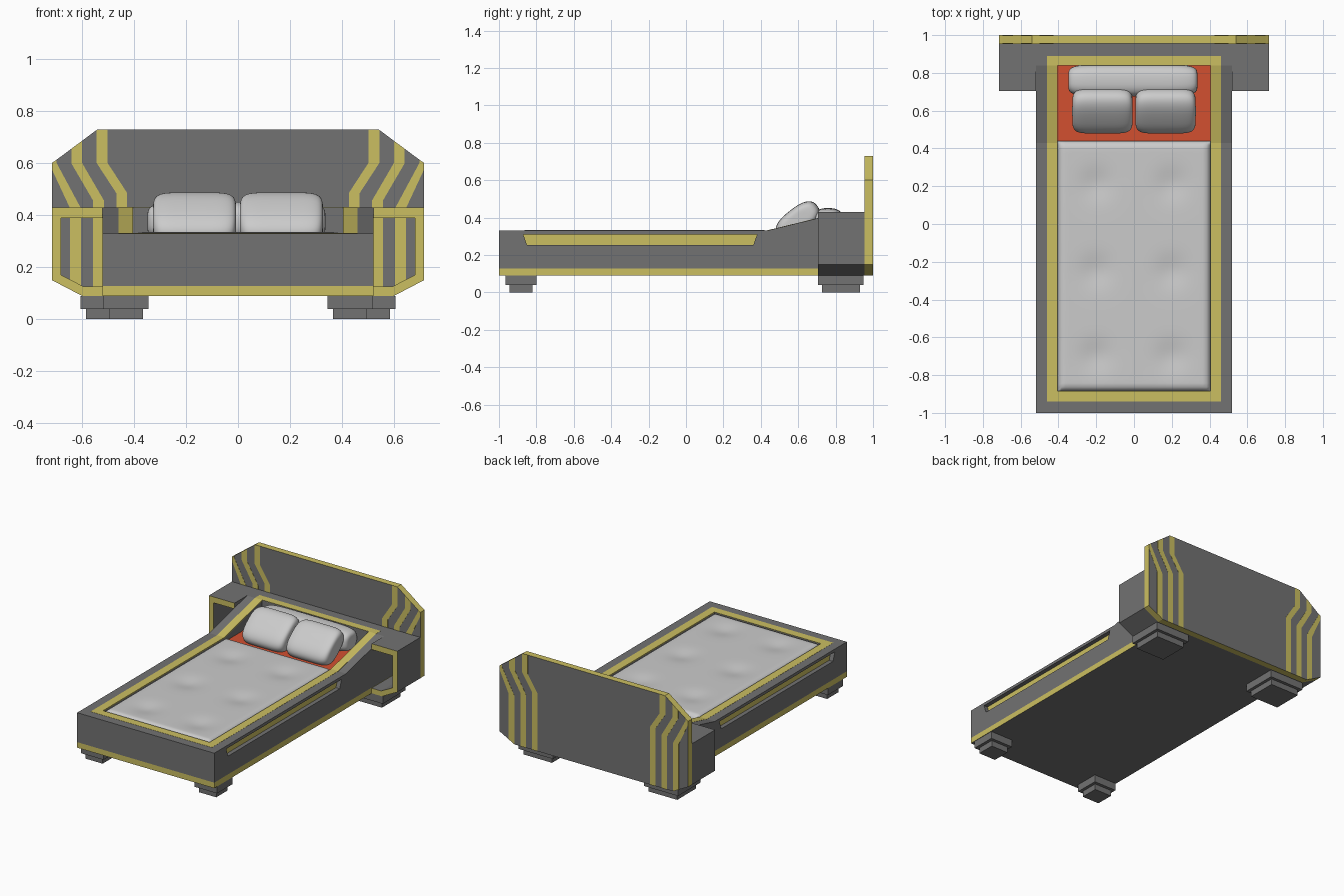
import bpy, bmesh, math

if "Cube" in bpy.data.objects:
    bpy.data.objects.remove(bpy.data.objects["Cube"])


def material(name, rgb):
    m = bpy.data.materials.new(name)
    m.diffuse_color = (*rgb, 1)
    m.use_nodes = True
    m.node_tree.nodes["Principled BSDF"].inputs["Base Color"].default_value = m.diffuse_color
    return m


GOLD = material("gold", (0.60, 0.52, 0.12))
DARK = material("dark_grey", (0.17, 0.17, 0.17))
RED = material("red", (0.65, 0.08, 0.03))


def finish(name, bm, mats=(), smooth=False):
    bmesh.ops.recalc_face_normals(bm, faces=bm.faces[:])
    me = bpy.data.meshes.new(name)
    bm.to_mesh(me)
    bm.free()
    for m in mats:
        me.materials.append(m)
    ob = bpy.data.objects.new(name, me)
    bpy.context.collection.objects.link(ob)
    if smooth:
        bpy.ops.object.select_all(action='DESELECT')
        ob.select_set(True)
        bpy.context.view_layer.objects.active = ob
        bpy.ops.object.shade_smooth_by_angle(angle=math.radians(50))
    return ob


def prism(name, pts, axis, lo, hi, mat=DARK, gold_if=None):
    """Extrude a 2D outline along an axis; gold_if(normal) picks gold faces."""
    place = {'x': lambda p, q, t: (t, p, q),
             'y': lambda p, q, t: (p, t, q),
             'z': lambda p, q, t: (p, q, t)}[axis]
    bm = bmesh.new()
    rings = [[bm.verts.new(place(p, q, t)) for p, q in pts] for t in (lo, hi)]
    bm.faces.new(rings[0])
    bm.faces.new(rings[1])
    n = len(pts)
    for i in range(n):
        j = (i + 1) % n
        bm.faces.new((rings[0][i], rings[0][j], rings[1][j], rings[1][i]))
    bmesh.ops.recalc_face_normals(bm, faces=bm.faces[:])
    bm.normal_update()
    if gold_if:
        for f in bm.faces:
            f.material_index = int(gold_if(f.normal))
    return finish(name, bm, (mat, GOLD))


def box(name, x0, x1, y0, y1, z0, z1, mat=DARK, gold_if=None):
    return prism(name, [(x0, y0), (x1, y0), (x1, y1), (x0, y1)], 'z', z0, z1, mat, gold_if)


def cushion(name, loc, half, tilt=0):
    bm = bmesh.new()
    bmesh.ops.create_uvsphere(bm, u_segments=40, v_segments=40, radius=1)
    c, s = math.cos(tilt), math.sin(tilt)
    for v in bm.verts:
        # sphere poles turned onto the x axis, then squared off
        x, y, z = v.co.z, v.co.x, v.co.y
        r = math.hypot(y, z)
        k = r ** 0.35 / r if r > 1e-5 else 0
        ex = lambda a, p: math.copysign(abs(a) ** p, a)
        yn, zn = (ex(y / r, 0.75), ex(z / r, 0.8)) if r > 1e-5 else (0, 0)
        px = ex(x, 0.35) * half[0]
        py, pz = yn * k * r * half[1], zn * k * r * half[2]
        v.co = (loc[0] + px, loc[1] + py * c - pz * s, loc[2] + py * s + pz * c)
    return finish(name, bm, smooth=True)


# Base slab: gold band around the sides, grey underneath
box("base_band", -0.52, 0.52, -1, 0.955, 0.09, 0.128, DARK, lambda n: abs(n.z) < 0.5)

# Foot end, head end and bed floor
box("foot_rail", -0.405, 0.405, -1, -0.885, 0.128, 0.33)
box("head_rail", -0.405, 0.405, 0.84, 0.955, 0.128, 0.43)
box("bed_floor", -0.405, 0.405, -0.885, 0.84, 0.128, 0.30, RED)

# Gold inlay across both ends
box("foot_inlay", -0.405, 0.405, -0.94, -0.885, 0.325, 0.331, GOLD)
box("head_inlay", -0.405, 0.405, 0.84, 0.89, 0.425, 0.431, GOLD)

# Headboard with gold edge
half = [(0.54, 0.73), (0.715, 0.60), (0.715, 0.15), (0.60, 0.09)]
outline = half + [(-x, z) for x, z in reversed(half)]
prism("headboard", outline, 'y', 0.955, 0.999, DARK, lambda n: abs(n.y) < 0.5)


def top_z(x):
    return 0.73 - max(0, x - 0.54) * 0.13 / 0.175


def bottom_z(x):
    return 0.09 + max(0, x - 0.60) * 0.06 / 0.115


for s in (1, -1):
    side = "right" if s > 0 else "left"

    # Side rail rising toward the head, with a long recess
    prof = [(-1, 0.128), (0.955, 0.128), (0.955, 0.43), (0.84, 0.43), (0.43, 0.33), (-1, 0.33)]
    rail = prism(side + "_rail", prof, 'x', s * 0.405, s * 0.52)
    slot = [(-0.87, 0.31), (0.38, 0.31), (0.36, 0.253), (-0.85, 0.253)]
    cutter = prism("slot_cutter", slot, 'x', s * 0.49, s * 0.6)
    cutter.hide_render = True
    mod = rail.modifiers.new("slot", 'BOOLEAN')
    mod.operation = 'DIFFERENCE'
    mod.solver = 'EXACT'
    mod.object = cutter
    bpy.context.view_layer.objects.active = rail
    bpy.ops.object.modifier_apply(modifier=mod.name)
    bpy.data.objects.remove(cutter)
    prism(side + "_slot_panel", slot, 'x', s * 0.485, s * 0.491, GOLD)

    # Gold inlay following the rail's top
    top = [(-0.94, 0.331), (0.43, 0.331), (0.84, 0.431), (0.89, 0.431)]
    strip = top + [(y, z - 0.006) for y, z in reversed(top)]
    prism(side + "_inlay", strip, 'x', s * 0.4045, s * 0.46, GOLD)

    # Open night stand with gold front rim
    shell = [(0.52, 0.43), (0.715, 0.43), (0.715, 0.15), (0.60, 0.09), (0.52, 0.09),
             (0.52, 0.125), (0.592, 0.125), (0.68, 0.17), (0.68, 0.39), (0.52, 0.39)]
    prism(side + "_night_stand", [(s * x, z) for x, z in shell], 'y', 0.705, 0.955,
          DARK, lambda n: n.y < -0.5)

    # Bent stripes on both faces of the headboard
    for k in range(3):
        up, low, bend = 0.522 + 0.098 * k, 0.447 + 0.0885 * k, 0.485 - 0.03 * k
        edges = []
        for d in (-0.021, 0.021):
            a, b = min(up + d, 0.7149), low + d
            edges.append([(a, top_z(a)), (a, 0.60), (b, bend), (b, bottom_z(b))])
        pts = edges[0] + edges[1][::-1]
        if k == 2:
            # outer edge of the last stripe meets the board's side
            pts[-1] = (0.7149, 0.601)
            pts[-2] = (0.7149, 0.575)
        prism(f"{side}_stripe_{k + 1}", [(s * x, z) for x, z in pts], 'y', 0.954, 1.0, GOLD)

    # Stepped feet
    for end, x0, x1, y0, y1 in (("front", 0.345, 0.517, -0.965, -0.80),
                                ("back", 0.345, 0.605, 0.705, 0.95)):
        box(f"{side}_{end}_foot_upper", s * x0, s * x1, y0, y1, 0.04, 0.09)
        i = 0.021
        box(f"{side}_{end}_foot_lower", s * (x0 + i), s * (x1 - i), y0 + i, y1 - i, 0, 0.04)

    # Pillow leaning on the bolster
    cushion(side + "_pillow", (s * 0.167, 0.597, 0.383), (0.16, 0.132, 0.068), math.radians(38))

cushion("bolster", (-0.006, 0.76, 0.375), (0.342, 0.085, 0.076))

# Tufted mattress
bm = bmesh.new()
bmesh.ops.create_grid(bm, x_segments=40, y_segments=64, size=1)
for v in bm.verts:
    x, y = v.co.x * 0.404, -0.2225 + v.co.y * 0.6615
    edge = min(0.404 - abs(x), 0.6615 - abs(y + 0.2225))
    z = 0.335
    for ty in (0.21, -0.25, -0.70):
        d2 = (abs(x) - 0.2) ** 2 + (y - ty) ** 2
        z -= 0.014 * math.exp(-d2 / 0.007)
    z -= 0.022 * max(0, 1 - edge / 0.03) ** 2
    v.co = (x, y, z)
rim = [e for e in bm.edges if e.is_boundary]
new = bmesh.ops.extrude_edge_only(bm, edges=rim)["geom"]
for v in new:
    if isinstance(v, bmesh.types.BMVert):
        v.co.z = 0.295
bmesh.ops.contextual_create(bm, geom=[e for e in bm.edges if e.is_boundary])
finish("mattress", bm, smooth=True)
